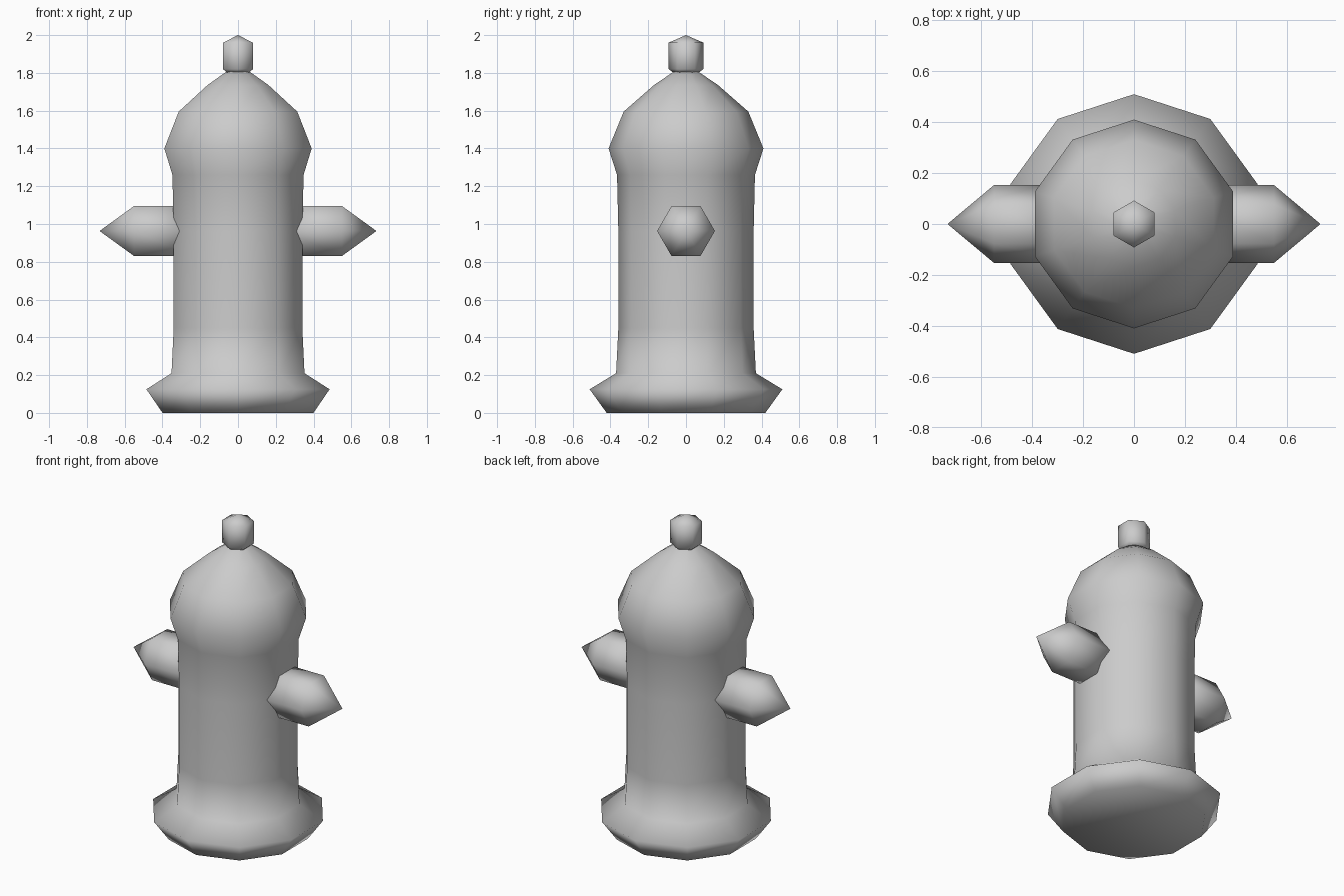
import bpy, bmesh
from math import sin, cos, pi
from mathutils import Matrix

cube = bpy.data.objects.get("Cube")
if cube:
    bpy.data.objects.remove(cube)

grey = bpy.data.materials.new("plain grey")
grey.use_nodes = True
colour = (0.6, 0.6, 0.6, 1)
grey.diffuse_color = colour
grey.node_tree.nodes["Principled BSDF"].inputs["Base Color"].default_value = colour


def lathe(name, profile, sides, matrix=Matrix()):
    """Spin (radius, height) points about z; zero radius makes a tip."""
    bm = bmesh.new()
    rings = []
    for r, z in profile:
        count = sides if r else 1
        angles = [pi / 2 + 2 * pi * i / sides for i in range(count)]
        rings.append([bm.verts.new((r * cos(a), r * sin(a), z)) for a in angles])
    for low, high in zip(rings, rings[1:]):
        for i in range(sides):
            j = (i + 1) % sides
            if len(high) == 1:
                bm.faces.new((low[i], low[j], high[0]))
            else:
                bm.faces.new((low[i], low[j], high[j], high[i]))
    for ring in (rings[0], rings[-1]):
        if len(ring) > 1:
            bm.faces.new(ring)
    bm.transform(matrix)
    bmesh.ops.recalc_face_normals(bm, faces=bm.faces)
    for face in bm.faces:
        face.smooth = True
    mesh = bpy.data.meshes.new(name)
    bm.to_mesh(mesh)
    bm.free()
    mesh.materials.append(grey)
    obj = bpy.data.objects.new(name, mesh)
    bpy.context.collection.objects.link(obj)
    return obj


# Flared base, barrel and domed bonnet in one ten-sided shell
lathe("body", [(0.42, 0), (0.51, 0.125), (0.37, 0.21), (0.358, 0.45),
               (0.358, 0.96), (0.365, 1.26), (0.41, 1.4), (0.33, 1.595),
               (0.17, 1.735), (0.06, 1.81)], 10)

# Six-sided nut on top
lathe("top_nut", [(0.065, 1.8), (0.092, 1.82), (0.092, 1.96), (0, 2)], 6)

# Pointed outlet on each side
for name, side in (("left_outlet", 1), ("right_outlet", -1)):
    turn = Matrix.Translation((0, 0, 0.963)) @ Matrix.Rotation(side * pi / 2, 4, "Y")
    lathe(name, [(0.153, 0.25), (0.153, 0.55), (0, 0.733)], 6, turn)
